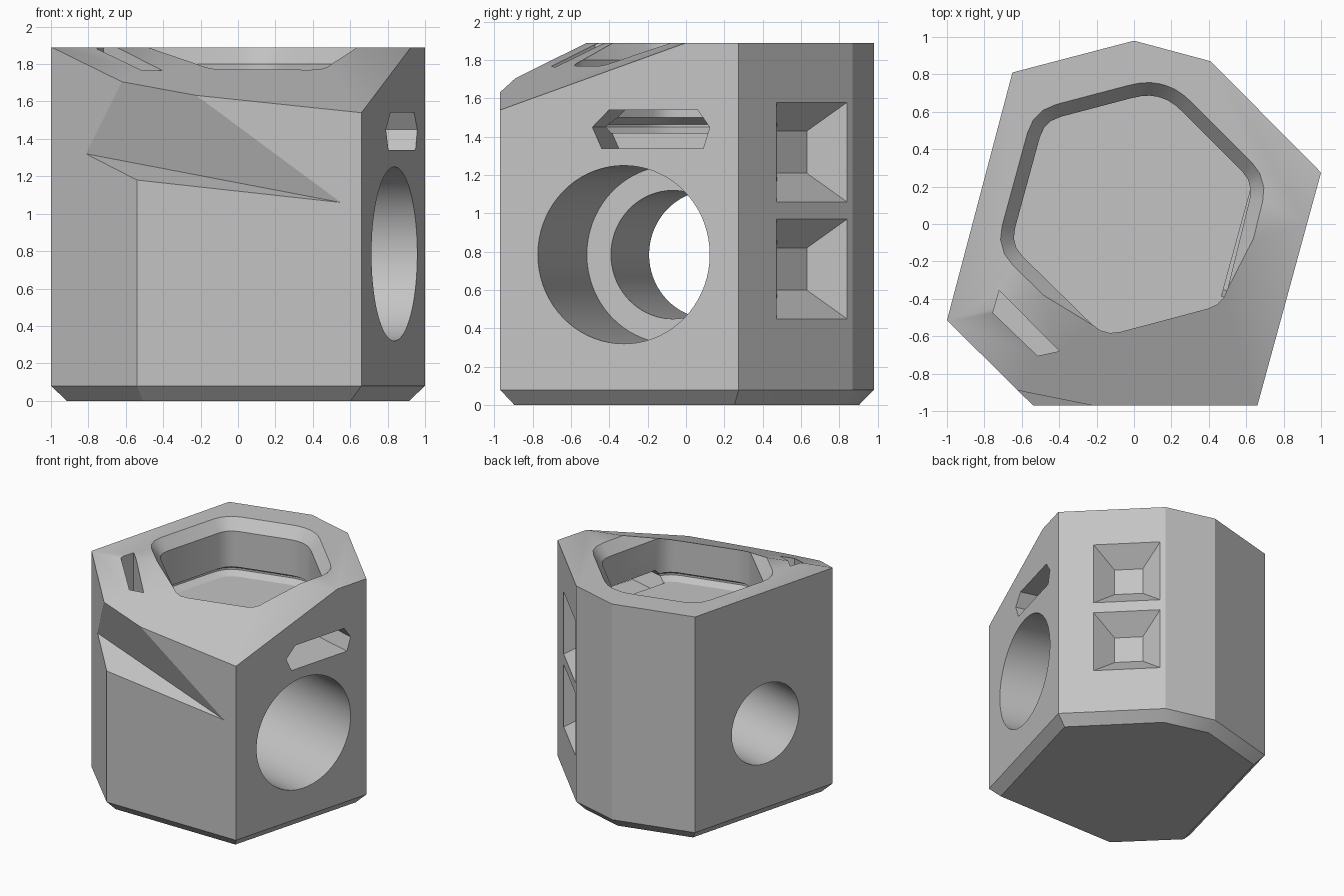
import bpy, bmesh, math
from mathutils import Vector

if "Cube" in bpy.data.objects:
    bpy.data.objects.remove(bpy.data.objects["Cube"])

TOP = 1.89


def loft(name, rings):
    """Closed solid through matching rings of 3D points."""
    bm = bmesh.new()
    loops = [[bm.verts.new(p) for p in ring] for ring in rings]
    n = len(loops[0])
    for a, b in zip(loops, loops[1:]):
        for i in range(n):
            j = (i + 1) % n
            bm.faces.new((a[i], a[j], b[j], b[i]))
    bm.faces.new(loops[0][::-1])
    bm.faces.new(loops[-1])
    bmesh.ops.recalc_face_normals(bm, faces=bm.faces)
    mesh = bpy.data.meshes.new(name)
    bm.to_mesh(mesh)
    bm.free()
    obj = bpy.data.objects.new(name, mesh)
    bpy.context.collection.objects.link(obj)
    return obj


def grow(points, d):
    """Offset a counter-clockwise outline outward by d."""
    out = []
    for i, p in enumerate(points):
        p = Vector(p)
        a = (p - Vector(points[i - 1])).normalized()
        b = (Vector(points[(i + 1) % len(points)]) - p).normalized()
        na, nb = Vector((a.y, -a.x)), Vector((b.y, -b.x))
        out.append(p + (na + nb) * d / (1 + na.dot(nb)))
    return out


def rounded(points, reach, steps=4):
    """Replace each corner by a short curve."""
    out = []
    for i, p in enumerate(points):
        p = Vector(p)
        a, b = Vector(points[i - 1]) - p, Vector(points[(i + 1) % len(points)]) - p
        a = p + a.normalized() * min(reach, a.length * 0.4)
        b = p + b.normalized() * min(reach, b.length * 0.4)
        for k in range(steps):
            t = k / (steps - 1)
            out.append(a * (1 - t) ** 2 + p * 2 * t * (1 - t) + b * t * t)
    return out


def at_height(points, z):
    return [(p[0], p[1], z) for p in points]


def on_side(origin, normal, section, depth):
    """Place a (sideways, height) section on a side wall, pushed out by depth."""
    n = Vector((*normal, 0)).normalized()
    u = Vector((-n.y, n.x, 0))
    return [Vector((*origin, 0)) + u * s + n * depth + Vector((0, 0, z)) for s, z in section]


def circle(s, z, r, count=72):
    return [(s + r * math.cos(math.tau * i / count), z + r * math.sin(math.tau * i / count))
            for i in range(count)]


def square(z, half):
    return [(-half, z - half), (half, z - half), (half, z + half), (-half, z + half)]


# Body: seven-sided prism with a bevelled foot
footprint = [(-1, -0.515), (-0.54, -0.97), (0.66, -0.97), (1, 0.275),
             (0.41, 0.87), (0, 0.98), (-0.65, 0.81)]
body = loft("body", [at_height(grow(footprint, -0.075), 0),
                     at_height(footprint, 0.08), at_height(footprint, TOP)])
cutters = []

# Sloped front of the top
slab = [(-2, -2), (2, -2), (2, 2), (-2, 2)]
slope = [(x, y, 1.54 - 0.105 * (x - 0.66) + 0.39 * (y + 0.97)) for x, y in slab]
cutters.append(loft("slope_cutter", [slope, at_height(slab, 4)]))

# Wedge-shaped chip at the front corner
root, tip = Vector((-0.81, -0.7, 1.32)), Vector((0.55, -0.97, 1.06))
up, down = Vector((0.19, -0.19, 0.385)), Vector((0.27, -0.27, -0.14))
chip = []
for t in (-0.4, 1.4):
    p = root.lerp(tip, t)
    chip.append([p, p + up * 3, p + down * 3])
cutters.append(loft("chip_cutter", chip))

# Top pocket with bevelled rim and undercut groove
pocket = rounded([(0.07, 0.695), (-0.48, 0.55), (-0.66, -0.11), (-0.16, -0.6),
                  (0.48, -0.43), (0.64, 0.22), (0.2, 0.66)], 0.09)
layers = [(0, 1.42), (0.06, 1.45), (0.06, 1.465), (0, 1.5), (0, 1.8), (0.07, TOP), (0.14, 1.98)]
cutters.append(loft("pocket_cutter", [at_height(grow(pocket, d), z) for d, z in layers]))

# Narrow vertical slot beside the pocket
slot = [(-0.72, -0.355), (-0.755, -0.475), (-0.515, -0.705), (-0.4, -0.68)]
cutters.append(loft("top_slot_cutter", [at_height(slot, 1.45), at_height(slot, 2.2)]))

# Stepped bore through the body and pointed slot above it
left_wall, left_normal = (0.837, -0.325), (0.964, -0.264)


def left_cut(name, section, depths):
    cutters.append(loft(name, [on_side(left_wall, left_normal, section, d) for d in depths]))


left_cut("wide_bore_cutter", circle(0, 0.785, 0.465), (-0.97, 0.2))
left_cut("narrow_bore_cutter", circle(0, 0.785, 0.335), (-2, -0.8))
left_cut("side_slot_cutter", [(-0.17, 1.45), (-0.08, 1.54), (0.4, 1.54),
                              (0.465, 1.45), (0.43, 1.34), (-0.12, 1.34)], (-0.34, 0.2))

# Two tapered square recesses on the back wall
back_wall, back_normal = (0.622, 0.656), (0.595, 0.59)
for z in (0.71, 1.32):
    cutters.append(loft("recess_cutter", [
        on_side(back_wall, back_normal, square(z, 0.11), -0.147),
        on_side(back_wall, back_normal, square(z, 0.26), 0),
        on_side(back_wall, back_normal, square(z, 0.28), 0.02)]))

# Carve the body
bpy.ops.object.select_all(action="DESELECT")
bpy.context.view_layer.objects.active = body
body.select_set(True)
for cutter in cutters:
    cutter.hide_render = True
    mod = body.modifiers.new("carve", "BOOLEAN")
    mod.operation = "DIFFERENCE"
    mod.solver = "EXACT"
    mod.object = cutter
    bpy.ops.object.modifier_apply(modifier=mod.name)
    bpy.data.objects.remove(cutter)

# Single grey finish
grey = bpy.data.materials.new("light_grey")
grey.use_nodes = True
colour = (0.55, 0.55, 0.55, 1)
grey.diffuse_color = colour
grey.node_tree.nodes["Principled BSDF"].inputs["Base Color"].default_value = colour
body.data.materials.clear()
body.data.materials.append(grey)
bpy.ops.object.shade_smooth_by_angle(angle=math.radians(22))
